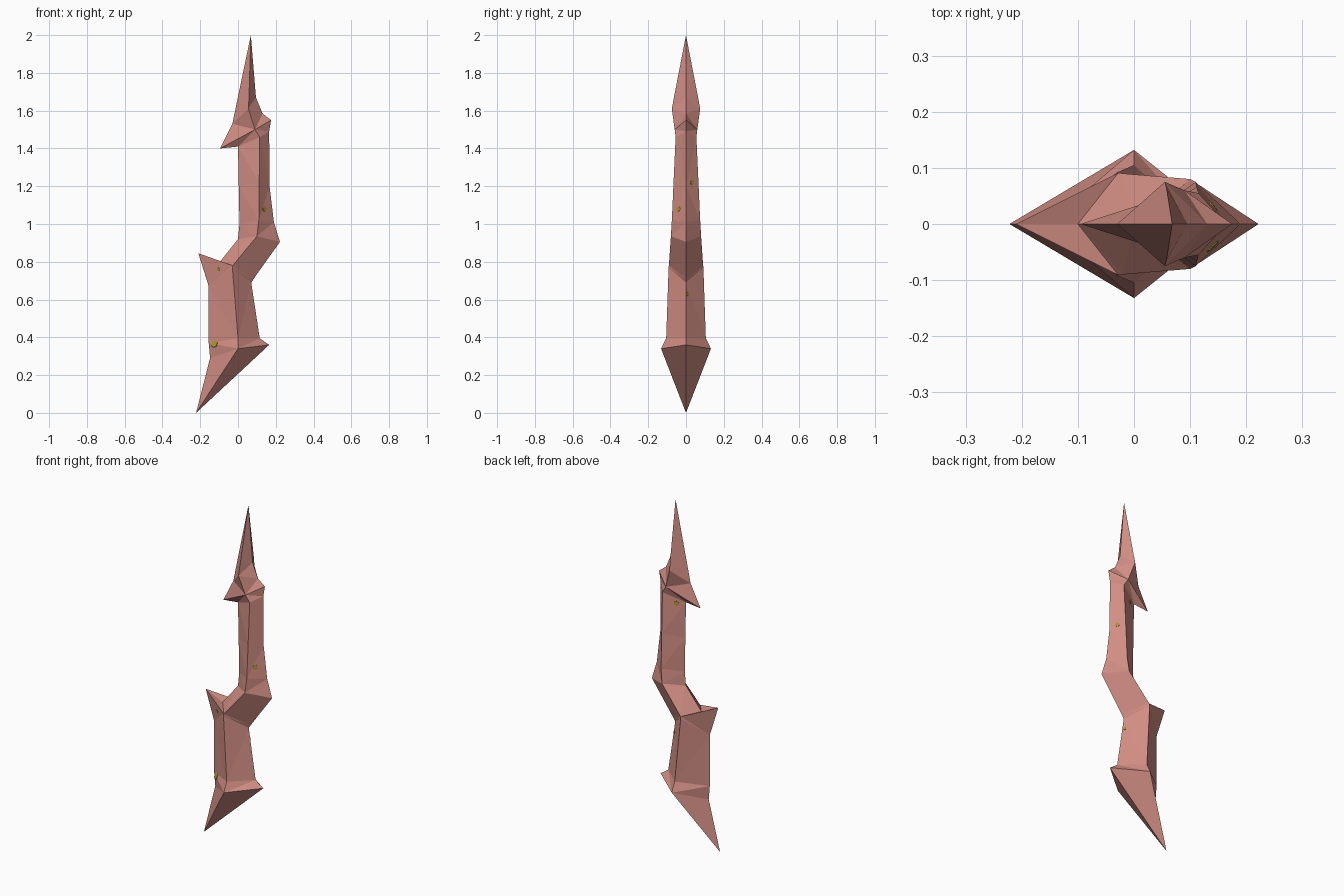
import bpy, bmesh
from mathutils import Vector
from mathutils.bvhtree import BVHTree

if "Cube" in bpy.data.objects:
    bpy.data.objects.remove(bpy.data.objects["Cube"])


def material(name, rgb):
    m = bpy.data.materials.new(name)
    m.diffuse_color = (*rgb, 1)
    m.use_nodes = True
    m.node_tree.nodes["Principled BSDF"].inputs["Base Color"].default_value = m.diffuse_color
    return m


ROSE = material("dusty rose", (0.64, 0.27, 0.23))
OLIVE = material("olive yellow", (0.40, 0.29, 0.03))


def add_object(name, bm, mat):
    mesh = bpy.data.meshes.new(name)
    bm.to_mesh(mesh)
    mesh.materials.append(mat)
    obj = bpy.data.objects.new(name, mesh)
    bpy.context.collection.objects.link(obj)
    return obj


# Diamond sections, bottom to top:
# left edge (x, z), ridge (x, z, half depth), right edge (x, z)
SECTIONS = [
    ((-0.148, 0.29), (0.00, 0.34, 0.132), (0.165, 0.36)),    # lower guard
    ((-0.155, 0.37), (0.00, 0.395, 0.105), (0.115, 0.395)),
    ((-0.155, 0.67), (-0.03, 0.77, 0.092), (0.07, 0.69)),    # elbow
    ((-0.21, 0.845), (-0.028, 0.78, 0.091), (0.08, 0.705)),  # left spike
    ((-0.10, 0.795), (-0.02, 0.79, 0.09), (0.09, 0.72)),
    ((0.00, 0.92), (0.10, 0.935, 0.08), (0.222, 0.905)),     # shoulder
    ((0.008, 1.00), (0.11, 1.02, 0.075), (0.19, 1.01)),
    ((0.004, 1.20), (0.112, 1.22, 0.066), (0.167, 1.20)),
    ((0.00, 1.41), (0.115, 1.46, 0.055), (0.165, 1.49)),
    ((-0.095, 1.40), (0.09, 1.50, 0.06), (0.175, 1.55)),     # barb
    ((-0.03, 1.53), (0.055, 1.61, 0.075), (0.13, 1.585)),
    ((-0.005, 1.65), (0.058, 1.67, 0.064), (0.095, 1.67)),   # spear head
]

# Jagged shaft: sections bridged together and closed by a point at each end
bm = bmesh.new()
rings = []
for (lx, lz), (cx, cz, d), (rx, rz) in SECTIONS:
    pts = [(lx, 0, lz), (cx, -d, cz), (rx, 0, rz), (cx, d, cz)]
    rings.append([bm.verts.new(p) for p in pts])
bottom = bm.verts.new((-0.222, 0, 0))
top = bm.verts.new((0.068, 0, 2))
for i in range(4):
    j = (i + 1) % 4
    bm.faces.new((bottom, rings[0][j], rings[0][i]))
    bm.faces.new((top, rings[-1][i], rings[-1][j]))
    for a, b in zip(rings, rings[1:]):
        bm.faces.new((a[i], a[j], b[j], b[i]))
bmesh.ops.triangulate(bm, faces=bm.faces[:], quad_method='SHORT_EDGE')
bmesh.ops.recalc_face_normals(bm, faces=bm.faces[:])
tree = BVHTree.FromBMesh(bm)
add_object("jagged_shaft", bm, ROSE)
bm.free()

# Small olive flecks: thin discs laid on the surface (x, z, side, radius)
FLECKS = [(-0.125, 0.365, -1, 0.02), (-0.105, 0.76, -1, 0.009),
          (0.14, 1.08, -1, 0.014), (0.045, 1.40, 1, 0.014),
          (0.14, 1.22, 1, 0.012), (0.07, 0.63, 1, 0.01)]
for x, z, side, radius in FLECKS:
    loc, normal, _, _ = tree.ray_cast(Vector((x, side, z)), Vector((0, -side, 0)))
    if loc is None:
        continue
    fleck = bmesh.new()
    bmesh.ops.create_cone(fleck, cap_ends=True, segments=8,
                          radius1=radius, radius2=radius, depth=0.004)
    obj = add_object("surface_fleck", fleck, OLIVE)
    fleck.free()
    obj.location = loc
    obj.rotation_mode = 'QUATERNION'
    obj.rotation_quaternion = normal.to_track_quat('Z', 'Y')
